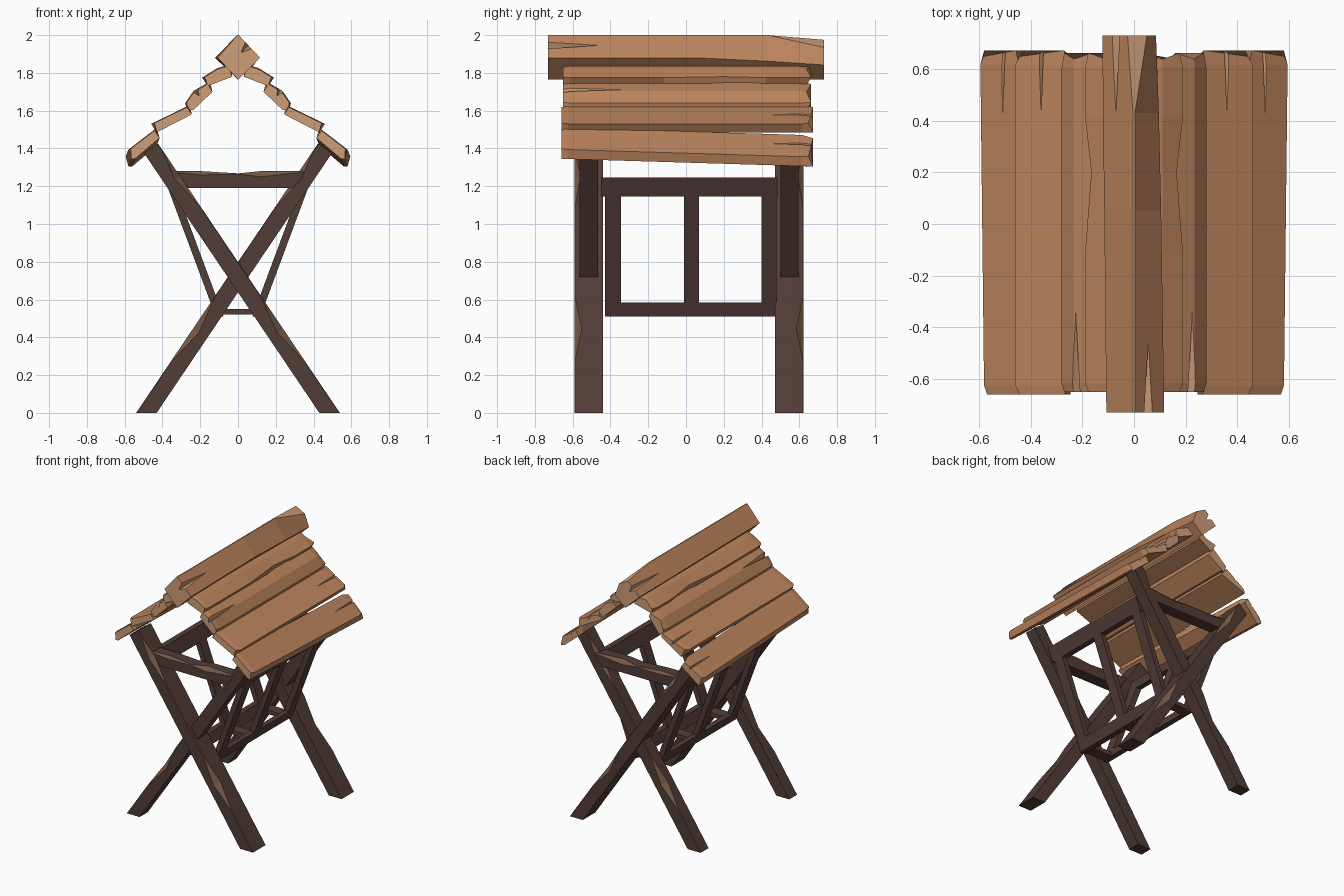
import bpy, bmesh
from mathutils import Vector

if "Cube" in bpy.data.objects:
    bpy.data.objects.remove(bpy.data.objects["Cube"])


def material(name, color):
    m = bpy.data.materials.new(name)
    m.diffuse_color = (*color, 1)
    m.use_nodes = True
    m.node_tree.nodes["Principled BSDF"].inputs["Base Color"].default_value = m.diffuse_color
    return m


ROOF = material("roof_wood", (0.50, 0.23, 0.11))
CUT = material("fresh_cut_wood", (0.62, 0.34, 0.19))
DARK = material("dark_wood", (0.085, 0.045, 0.037))
CHIP = material("chipped_wood", (0.17, 0.10, 0.06))


def loft(name, rings, mats, chip_side=None, caps=0):
    """Skin a row of equal rings into a closed solid."""
    bm = bmesh.new()
    vs = [[bm.verts.new(p) for p in r] for r in rings]
    n = len(rings[0])
    for a, b in zip(vs, vs[1:]):
        for j in range(n):
            k = (j + 1) % n
            f = bm.faces.new((a[j], a[k], b[k], b[j]))
            f.material_index = 1 if j == chip_side else 0
    for r in (vs[0], vs[-1]):
        bm.faces.new(r).material_index = caps
    bmesh.ops.recalc_face_normals(bm, faces=bm.faces)
    me = bpy.data.meshes.new(name)
    bm.to_mesh(me)
    bm.free()
    ob = bpy.data.objects.new(name, me)
    bpy.context.collection.objects.link(ob)
    for m in mats:
        me.materials.append(m)
    return ob


def prism(name, profile, y0, y1, mats=(DARK, CHIP)):
    return loft(name, [[(x, y, z) for x, z in profile] for y in (y0, y1)], mats)


def mirror(ob):
    ob.modifiers.new("mirror", 'MIRROR')


def crack(ob, x, z, y_end, y_tip, width, depth, nx, nz):
    """Cut a tapering split into the end of a plank."""
    n, t = Vector((nx, 0, nz)).normalized(), Vector((nz, 0, -nx)).normalized()
    p = Vector((x, y_end * 1.03, z)) + n * 0.012
    tip = Vector((x, y_tip, z)) + n * 0.012
    ring = [p + t * width / 2, p - t * width / 2, p - n * depth]
    bm = bmesh.new()
    a, b, c, d = [bm.verts.new(v) for v in ring + [tip]]
    for f in ((a, b, c), (a, b, d), (b, c, d), (c, a, d)):
        bm.faces.new(f).material_index = 1
    bmesh.ops.recalc_face_normals(bm, faces=bm.faces)
    me = bpy.data.meshes.new("crack_cutter")
    bm.to_mesh(me)
    bm.free()
    for m in (ROOF, CUT):
        me.materials.append(m)
    cutter = bpy.data.objects.new("crack_cutter", me)
    bpy.context.collection.objects.link(cutter)
    cutter.hide_render = True
    mod = ob.modifiers.new("crack", 'BOOLEAN')
    mod.operation, mod.solver, mod.object = 'DIFFERENCE', 'EXACT', cutter
    bpy.context.view_layer.objects.active = ob
    bpy.ops.object.modifier_apply(modifier=mod.name)
    bpy.data.objects.remove(cutter)


# Crossed legs with chipped outer edges
def leg(name, side, yc, half_w):
    p, q = Vector((-0.485 * side, 0, 0)), Vector((0.46 * side, 0, 1.40))
    d = (q - p).normalized()
    n = Vector((-d.z * side, 0, abs(d.x)))
    out = Vector((0, 1 if yc > 0 else -1, 0))
    h, rings = 0.045, []
    for t, c in ((0, .003), (.18, .003), (.3, .038), (.42, .003),
                 (.76, .003), (.88, .032), (.97, .003), (1, .003)):
        ring = []
        for a, b in ((-h, -half_w), (-h, half_w), (h - c, half_w), (h, half_w - c), (h, -half_w)):
            v = p.lerp(q, t) + n * a + out * (b + abs(yc))
            if t == 0:
                v -= d * (v.z / d.z)
            ring.append(v)
        rings.append(ring)
    loft(name, rings, (DARK, CHIP), chip_side=2)


for end, yc in (("front", -0.515), ("back", 0.547)):
    leg(end + "_wide_leg", -1, yc, 0.075)
    leg(end + "_narrow_leg", 1, yc, 0.048)
    # Tie bar between the leg tops, sagging a little in the middle
    s = 1 if yc > 0 else -1
    rings = []
    for x, c in ((-.36, .004), (-.2, .02), (0, .004), (.12, .03), (.36, .004)):
        top = 1.28 - (0.012 if x == 0 else 0)
        rings.append([(x * (.88 if k else 1), yc + s * b, z) for b, z, k in
                      ((-.045, 1.19, 1), (.045, 1.19, 1), (.045, top - c, 0), (.045 - c, top, 0), (-.045, top, 0))])
    loft(end + "_tie_bar", rings, (DARK, CHIP), chip_side=2)

# Sloping rack panels: a frame with a middle post on each side
def slope(z0, z1, t=0.042):
    x = lambda z: 0.118 + (z - 0.51) * 0.372
    return [(x(z0), z0), (x(z1), z1), (x(z1) - t, z1), (x(z0) - t, z0)]


POSTS = (("front", -0.43, -0.345), ("middle", -0.01, 0.07), ("back", 0.40, 0.48))
for nm, y0, y1 in POSTS:
    mirror(prism("rack_%s_post" % nm, slope(0.55, 1.2), y0, y1))
    # Short slats across the rack floor
    prism("rack_%s_floor_slat" % nm, [(-.1, .52), (.1, .52), (.1, .55), (-.1, .55)], y0, y1)
mirror(prism("rack_bottom_rail", slope(0.51, 0.585), -0.43, 0.48))
mirror(prism("rack_top_rail", slope(1.145, 1.245), -0.45, 0.485))


# Roof planks: profile across, worn at both ends; half of them mirrored
def plank(name, prof, n_top, y, dip=(0, 0), drop=(0, 0)):
    """n_top points form the upper side; dip moves its lower edge mid-way, drop sinks the back."""
    cx = sum(p[0] for p in prof) / len(prof)
    cz = sum(p[1] for p in prof) / len(prof)
    rings = []
    for i, yy in enumerate((-y, -y + .035, -.12, .2, .42, y - .045, y)):
        ring = []
        for j, (x, z) in enumerate(prof):
            f = (yy + y) / (2 * y)
            if i in (0, 6) and j < n_top:
                x, z = x + (cx - x) * .16, z + (cz - z) * .16
            if i == 3 and j == n_top - 1:
                x, z = x + dip[0], z + dip[1]
            jitter = .012 * (-1) ** j if i == 6 else 0
            ring.append((x + drop[0] * f, yy + jitter, z + drop[1] * f))
        rings.append(ring)
    return loft(name, rings, (ROOF, CUT), caps=1)


upper = plank("upper_roof_plank", [(.04, 1.845), (.11, 1.825), (.19, 1.775), (.16, 1.73), (.03, 1.78)],
              3, .65, dip=(-.025, .005))
second = plank("second_roof_plank", [(.15, 1.755), (.235, 1.705), (.28, 1.64), (.27, 1.60), (.235, 1.605), (.135, 1.70)],
               3, .65)
third = plank("third_roof_plank", [(.255, 1.63), (.46, 1.53), (.43, 1.485), (.245, 1.58)], 2, .66)
eave = plank("eave_roof_plank", [(.43, 1.51), (.58, 1.395), (.565, 1.345), (.545, 1.345), (.415, 1.455)],
             2, .66, drop=(.015, -.04))
crack(second, .225, 1.71, -.65, -.25, .05, .05, .5, .86)
crack(third, .36, 1.58, .66, .3, .03, .04, .44, .9)
crack(eave, .515, 1.435, .66, .2, .04, .05, .61, .79)
for ob in (upper, second, third, eave):
    mirror(ob)

# Ridge beam: a square set on its corner, worn at the back
ridge = loft("ridge_beam", [[(x, y, z) for x, z in pts] for y, pts in (
    (-.73, ((0, 1.765), (.117, 1.88), (.004, 2.0), (-.004, 2.0), (-.107, 1.88))),
    (.05, ((0, 1.765), (.105, 1.88), (.004, 2.0), (-.004, 2.0), (-.115, 1.88))),
    (.43, ((0, 1.765), (.096, 1.862), (.004, 2.0), (-.004, 2.0), (-.12, 1.88))),
    (.73, ((0, 1.765), (.085, 1.842), (.05, 1.935), (-.025, 1.975), (-.122, 1.88))))],
    (ROOF, CUT), chip_side=2, caps=1)
crack(ridge, .055, 1.945, -.73, -.4, .06, .07, .7, .7)
crack(ridge, -.068, 1.93, .73, .36, .05, .06, -.7, .7)
